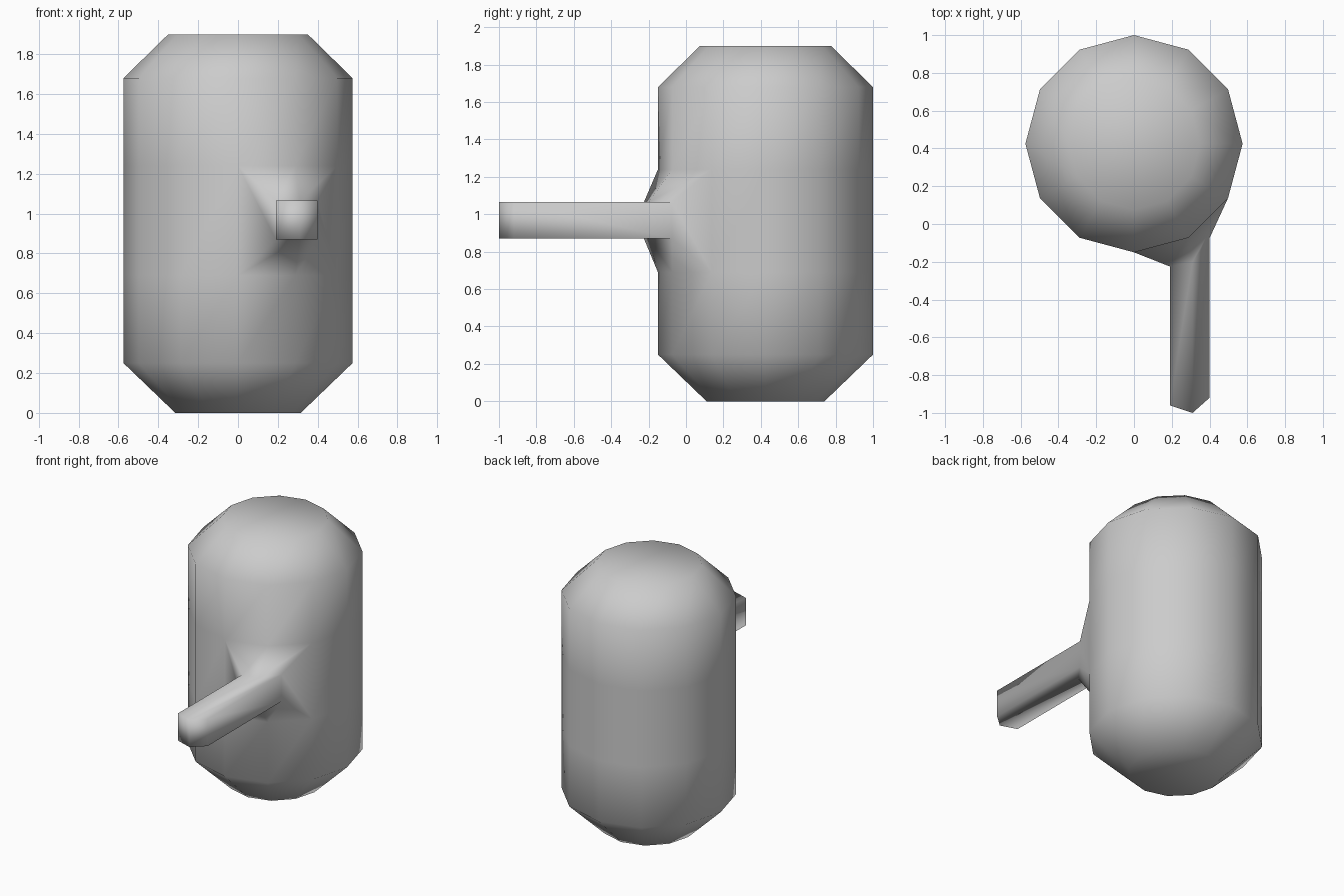
import bpy, bmesh, math

if "Cube" in bpy.data.objects:
    bpy.data.objects.remove(bpy.data.objects["Cube"])

N, CY = 12, 0.425
bm = bmesh.new()


def bridge(a, b):
    n = len(a)
    return [bm.faces.new((a[i], a[(i + 1) % n], b[(i + 1) % n], b[i])) for i in range(n)]


# Twelve-sided capsule body; vertex 0 of each ring faces the front
rings = []
for r, z in [(0.315, 0), (0.575, 0.25), (0.575, 0.69), (0.575, 1.24), (0.575, 1.68), (0.35, 1.9)]:
    rings.append([bm.verts.new((r * math.sin(i * math.tau / N),
                                CY - r * math.cos(i * math.tau / N), z)) for i in range(N)])
sides = [bridge(a, b) for a, b in zip(rings, rings[1:])]
bm.faces.new(rings[0])
bm.faces.new(rings[-1])

# Open the two panels where the spout grows out
for f in sides[2][:2]:
    bm.faces.remove(f)
loop = rings[2][:3] + rings[3][2::-1]

# Flared spout root, then straight spout with a pointed end
for prof in ([(0.19, -0.225), (0.31, -0.20), (0.40, -0.075)],
             [(0.19, -0.96), (0.31, -1.0), (0.40, -0.92)]):
    nxt = [bm.verts.new((x, y, 0.87)) for x, y in prof]
    nxt += [bm.verts.new((x, y, 1.065)) for x, y in reversed(prof)]
    bridge(loop, nxt)
    loop = nxt
bm.faces.new((loop[0], loop[1], loop[4], loop[5]))
bm.faces.new((loop[1], loop[2], loop[3], loop[4]))

bmesh.ops.recalc_face_normals(bm, faces=bm.faces)
for f in bm.faces:
    f.smooth = True
mesh = bpy.data.meshes.new("body_with_spout")
bm.to_mesh(mesh)
bm.free()
bpy.context.collection.objects.link(bpy.data.objects.new("body_with_spout", mesh))
